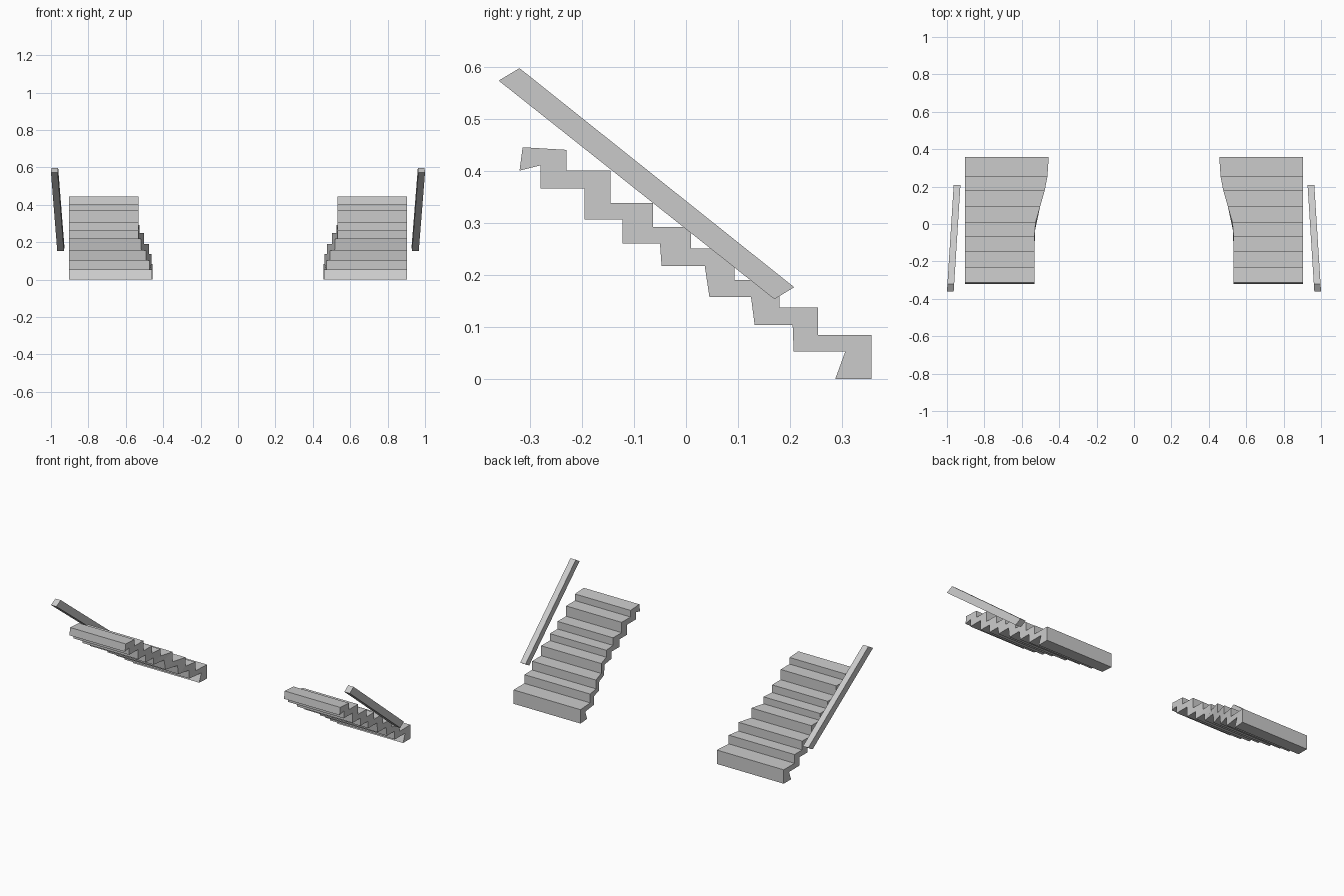
import bpy, bmesh

if "Cube" in bpy.data.objects:
    bpy.data.objects.remove(bpy.data.objects["Cube"])


def interp(table, y):
    # Piecewise linear lookup of x along the flight
    if y <= table[0][0]:
        return table[0][1]
    for (y0, x0), (y1, x1) in zip(table, table[1:]):
        if y <= y1:
            return x0 + (x1 - x0) * (y - y0) / (y1 - y0)
    return table[-1][1]


def ribbon(name, top, bottom, inner, outer):
    # Solid strip between two profile lines (y, z), mirrored to both sides
    bm = bmesh.new()
    rows = []
    for t, b in zip(top, bottom):
        rows.append([bm.verts.new((interp(side, p[0]), *p))
                     for p, side in ((t, inner), (t, outer), (b, outer), (b, inner))])
    for r, s in zip(rows, rows[1:]):
        for i in range(4):
            j = (i + 1) % 4
            bm.faces.new((r[i], r[j], s[j], s[i]))
    bm.faces.new(rows[0])
    bm.faces.new(rows[-1])
    bmesh.ops.recalc_face_normals(bm, faces=bm.faces)
    mesh = bpy.data.meshes.new(name)
    bm.to_mesh(mesh)
    bm.free()
    ob = bpy.data.objects.new(name, mesh)
    bpy.context.collection.objects.link(ob)
    mod = ob.modifiers.new("mirror", 'MIRROR')
    mod.use_mirror_merge = False
    return ob


# Stair flights: treads above, stepped underside below, flaring at the foot
top = [(-.314, .445), (-.23, .44), (-.23, .40), (-.145, .40), (-.145, .338),
       (-.063, .338), (-.063, .292), (.01, .292), (.01, .25), (.093, .25),
       (.093, .19), (.18, .19), (.18, .137), (.254, .137), (.254, .084),
       (.357, .084), (.357, 0)]
bottom = [(-.32, .40), (-.28, .41), (-.28, .366), (-.195, .366), (-.195, .306),
          (-.122, .306), (-.122, .26), (-.05, .26), (-.047, .217), (.036, .217),
          (.045, .157), (.125, .157), (.132, .103), (.205, .103), (.207, .052),
          (.306, .052), (.287, 0)]
flare = [(-.03, .532), (.02, .525), (.093, .502), (.18, .477), (.254, .463), (.357, .456)]
ribbon("stair_flight", top, bottom, flare, [(-.32, .904), (.36, .904)])

# Sloping handrails, leaning outward toward the top
ribbon("handrail", [(-.32, .597), (.208, .176)], [(-.36, .573), (.17, .153)],
       [(-.36, .964), (.208, .928)], [(-.36, 1.0), (.208, .964)])
